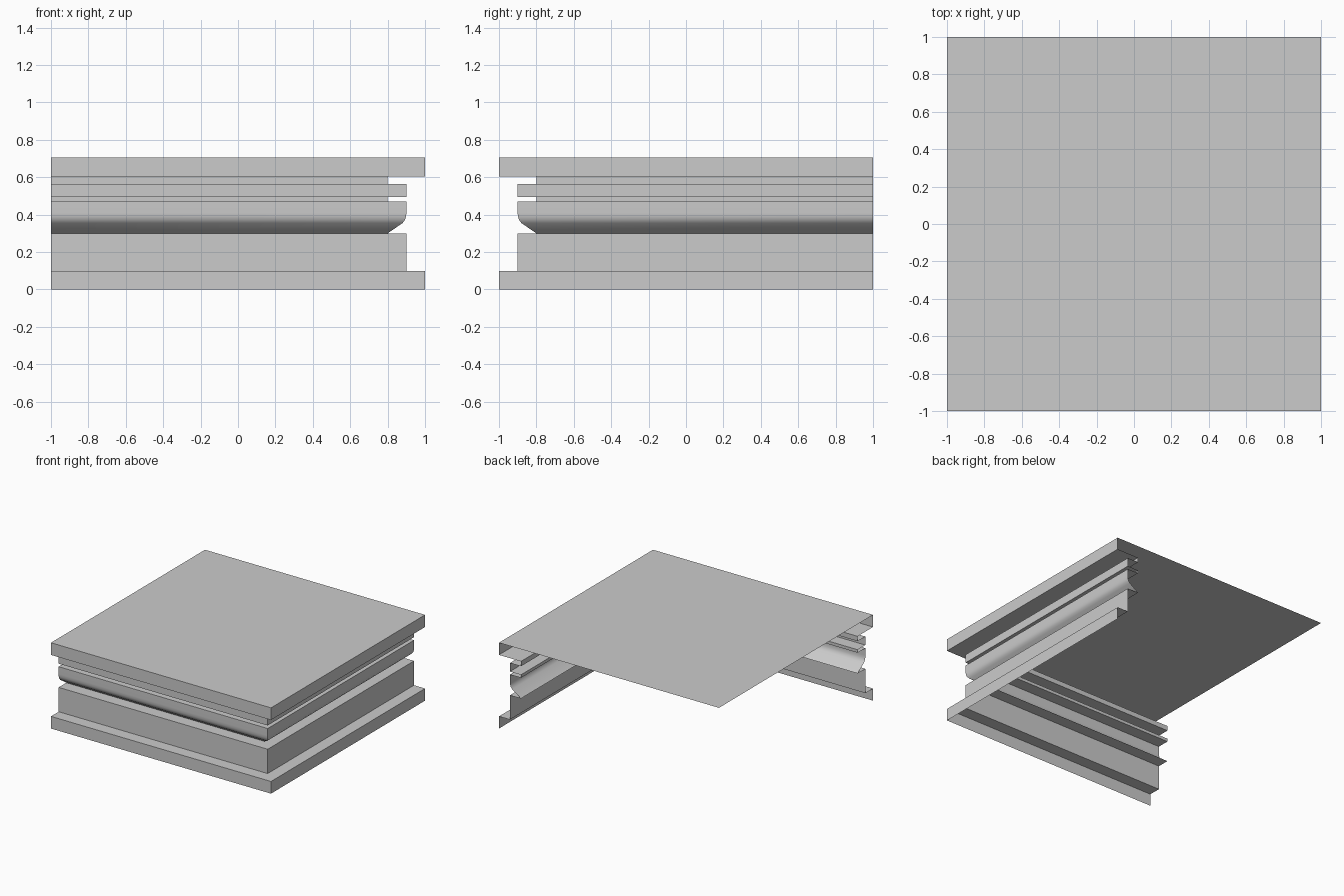
import bpy
import bmesh
import math

if "Cube" in bpy.data.objects:
    bpy.data.objects.remove(bpy.data.objects["Cube"], do_unlink=True)

GREY = (0.6, 0.6, 0.6, 1.0)
stone = bpy.data.materials.new("plain_grey")
stone.use_nodes = True
stone.diffuse_color = GREY
stone.node_tree.nodes["Principled BSDF"].inputs["Base Color"].default_value = GREY

OUTER, FACE, RECESS = 1.0, 0.9, 0.8


def make_object(name, bm):
    mesh = bpy.data.meshes.new(name)
    bm.to_mesh(mesh)
    bm.free()
    mesh.materials.append(stone)
    obj = bpy.data.objects.new(name, mesh)
    bpy.context.collection.objects.link(obj)
    return obj


def sweep(name, profile):
    """Sweep (reach, height) points along the front and right sides, mitred at the corner."""
    bm = bmesh.new()
    rows = [[bm.verts.new(p) for p in ((-OUTER, -r, z), (r, -r, z), (r, OUTER, z))]
            for r, z in profile]
    for low, high in zip(rows, rows[1:]):
        for i in range(2):
            bm.faces.new((low[i], low[i + 1], high[i + 1], high[i]))
    return make_object(name, bm)


# Foot and plain wall
sweep("foot_band", [(OUTER, 0), (OUTER, 0.1), (FACE, 0.1)])
sweep("lower_wall", [(FACE, 0.1), (FACE, 0.3), (RECESS, 0.3)])

# Rounded moulding above the wall
moulding = sweep("rounded_moulding", [
    (RECESS, 0.3), (0.88, 0.355), (0.893, 0.372), (0.899, 0.39), (FACE, 0.41),
    (FACE, 0.47), (RECESS, 0.47)])
bpy.ops.object.select_all(action="DESELECT")
moulding.select_set(True)
bpy.context.view_layer.objects.active = moulding
bpy.ops.object.shade_smooth_by_angle(angle=math.radians(30))

# Thin band between two recesses
sweep("lower_recess", [(RECESS, 0.47), (RECESS, 0.495), (FACE, 0.495)])
sweep("thin_band", [(FACE, 0.495), (FACE, 0.565), (RECESS, 0.565)])
sweep("upper_recess", [(RECESS, 0.565), (RECESS, 0.605), (OUTER, 0.605)])

# Top slab edge and its single-sheet top
sweep("top_edge", [(OUTER, 0.605), (OUTER, 0.705)])
bm = bmesh.new()
bm.faces.new([bm.verts.new((x * OUTER, y * OUTER, 0.705))
              for x, y in ((-1, -1), (1, -1), (1, 1), (-1, 1))])
make_object("top_sheet", bm)
